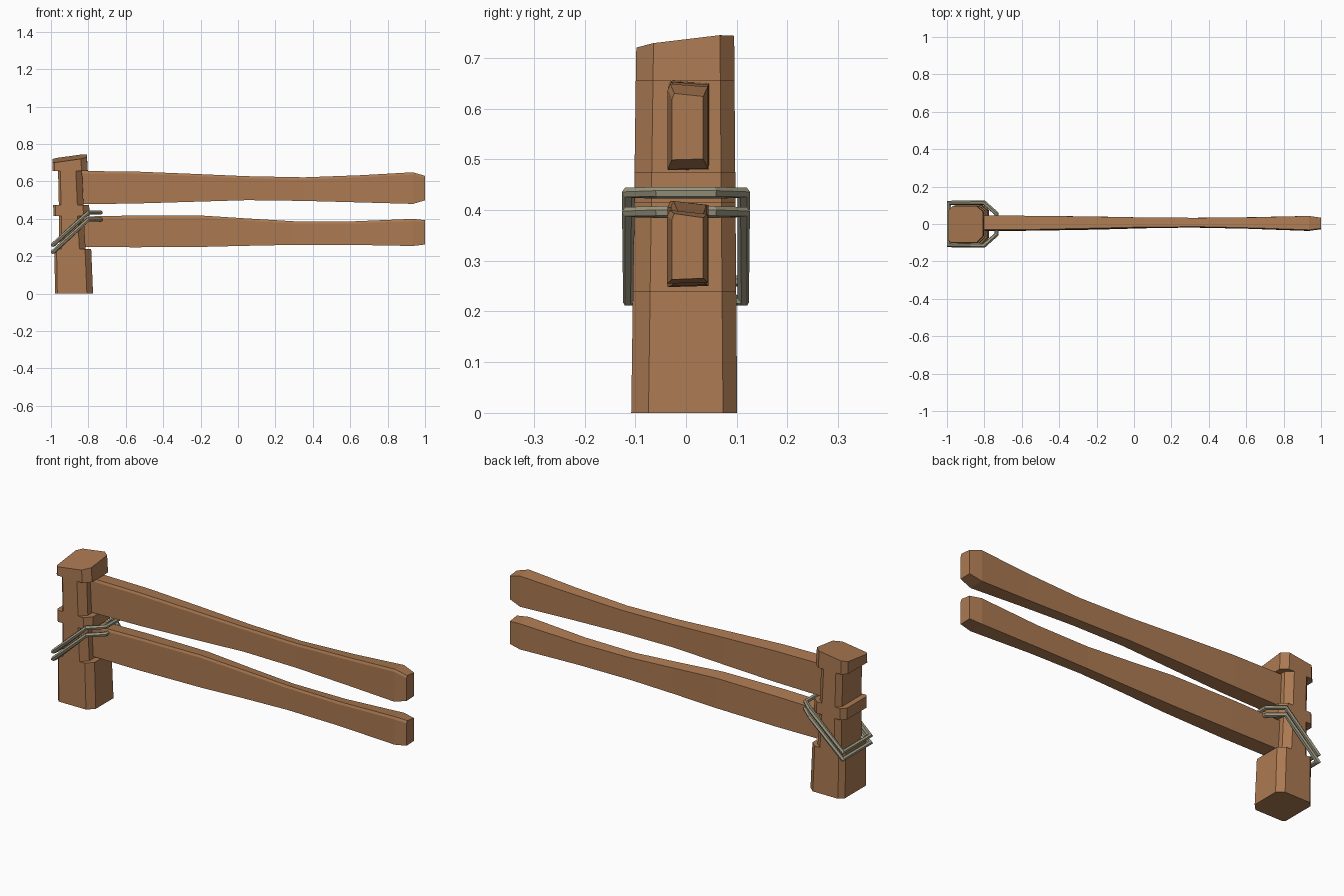
import bpy, bmesh, math
from mathutils import Vector

if "Cube" in bpy.data.objects:
    bpy.data.objects.remove(bpy.data.objects["Cube"])


def material(name, rgb):
    m = bpy.data.materials.new(name)
    m.diffuse_color = (*rgb, 1)
    m.use_nodes = True
    m.node_tree.nodes["Principled BSDF"].inputs["Base Color"].default_value = m.diffuse_color
    return m


wood = material("brown wood", (0.41, 0.195, 0.085))
rope_grey = material("grey rope", (0.34, 0.32, 0.225))


def loft(name, rings, mat, closed=False):
    """Skin a list of equal-sized vertex rings, capped or joined into a loop."""
    bm = bmesh.new()
    vs = [[bm.verts.new(p) for p in r] for r in rings]
    n = len(vs[0])
    pairs = list(zip(vs, vs[1:]))
    if closed:
        pairs.append((vs[-1], vs[0]))
    else:
        bm.faces.new(vs[0])
        bm.faces.new(vs[-1])
    for a, b in pairs:
        for i in range(n):
            j = (i + 1) % n
            bm.faces.new((a[i], a[j], b[j], b[i]))
    bmesh.ops.recalc_face_normals(bm, faces=bm.faces)
    me = bpy.data.meshes.new(name)
    bm.to_mesh(me)
    bm.free()
    me.materials.append(mat)
    ob = bpy.data.objects.new(name, me)
    bpy.context.collection.objects.link(ob)
    return ob


# Post: chamfered section, notched on the x sides where the rails sit
def post_ring(z, x0, x1):
    t = z / 0.735
    y0, y1 = -0.108 + 0.01 * t, 0.101 - 0.006 * t
    c, d = 0.033, 0.024
    ring = [(x0 + 0.012, y0), (x1 - c, y0), (x1, y0 + 0.034), (x1, y1 - 0.028),
            (x1 - c, y1), (x0 + d, y1), (x0, y1 - d), (x0, y0 + 0.012)]
    if z > 0.7:  # slanted top
        return [(x, y, 0.745 + 0.14 * (x + 0.81) + 0.12 * (y - 0.07)) for x, y in ring]
    return [(x, y, z) for x, y in ring]


post_steps = [
    (0, -0.978, -0.775), (0.24, -0.982, -0.785),
    (0.24, -0.955, -0.815), (0.415, -0.957, -0.825),
    (0.415, -0.987, -0.793), (0.475, -0.988, -0.796),
    (0.475, -0.958, -0.826), (0.655, -0.962, -0.834),
    (0.655, -0.993, -0.803), (0.735, -0.993, -0.808),
]
loft("post", [post_ring(*s) for s in post_steps], wood)


# Rails: rectangular section with a wavy outline and a tapered end
def rail(name, stations, tilt):
    rings = []
    for x, lo, hi, y0, y1 in stations:
        rings.append([(x, y0, lo), (x, y1, lo + tilt * 0.3),
                      (x, y1, hi - tilt), (x, y0 + 0.005, hi), (x, y0, hi - 0.012)])
    loft(name, rings, wood)


rail("upper_rail", [
    (-0.87, 0.478, 0.656, -0.036, 0.045), (-0.55, 0.482, 0.653, -0.034, 0.044),
    (-0.25, 0.491, 0.641, -0.028, 0.040), (0.05, 0.500, 0.628, -0.021, 0.035),
    (0.35, 0.496, 0.622, -0.019, 0.033), (0.65, 0.488, 0.633, -0.026, 0.036),
    (0.935, 0.480, 0.649, -0.036, 0.043), (1.0, 0.499, 0.630, -0.028, 0.034)], 0.006)
rail("lower_rail", [
    (-0.87, 0.250, 0.412, -0.037, 0.044), (-0.55, 0.248, 0.418, -0.036, 0.044),
    (-0.2, 0.250, 0.418, -0.030, 0.040), (0.05, 0.256, 0.402, -0.023, 0.035),
    (0.3, 0.261, 0.387, -0.019, 0.033), (0.6, 0.261, 0.386, -0.025, 0.036),
    (0.935, 0.255, 0.400, -0.037, 0.043), (1.0, 0.263, 0.393, -0.028, 0.034)], 0.008)


# Rope: two slanted closed loops around the post and lower rail
def rope_loop(name, z_back, z_front, r=0.0115):
    half = [(-0.734, 0.055, z_front), (-0.802, 0.114, z_front), (-0.990, 0.113, z_back)]
    path = [Vector(p) for p in half]
    path += [Vector((x, -y, z)) for x, y, z in reversed(half)]
    n = len(path)
    rings = []
    for i, p in enumerate(path):
        a = (p - path[i - 1]).normalized()
        b = (path[(i + 1) % n] - p).normalized()
        t = (a + b).normalized()
        up = Vector((-0.4, 0, 1))
        side = t.cross(up).normalized()
        up = side.cross(t)
        miter = 1 / max(0.6, a.dot(t))
        rings.append([p + side * r * miter * math.cos(k * math.pi / 3)
                      + up * r * math.sin(k * math.pi / 3) for k in range(6)])
    loft(name, rings, rope_grey, closed=True)


rope_loop("upper_rope", 0.260, 0.434)
rope_loop("lower_rope", 0.222, 0.396)
